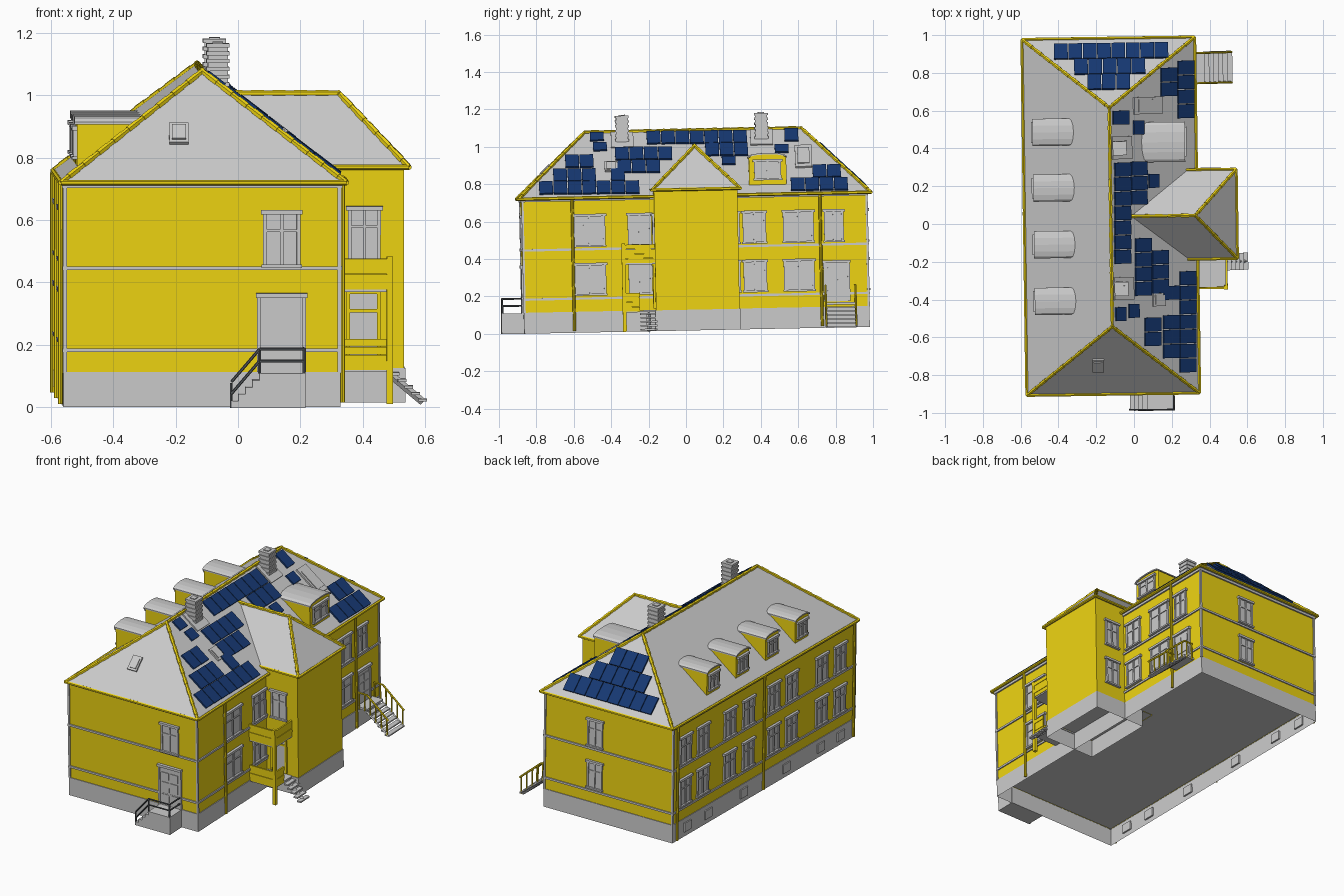
import bpy, bmesh
from math import radians, atan, sin, cos, pi
from mathutils import Matrix, Vector

if "Cube" in bpy.data.objects:
    bpy.data.objects.remove(bpy.data.objects["Cube"])

# the whole model sits slightly turned and tilted
TILT = Matrix.Translation((0, 0, .018)) @ Matrix.Rotation(radians(.8), 4, 'Z') @ Matrix.Rotation(radians(1.15), 4, 'X')

def material(name, col):
    m = bpy.data.materials.new(name)
    m.diffuse_color = (*col, 1)
    m.use_nodes = True
    m.node_tree.nodes["Principled BSDF"].inputs["Base Color"].default_value = m.diffuse_color
    return m

YELLOW = material("yellow_paint", (.86, .66, .006))
BLUE = material("solar_blue", (.008, .04, .17))
DARK = material("dark_metal", (.09, .1, .11))

def finish(name, bm, mat=None):
    bmesh.ops.recalc_face_normals(bm, faces=bm.faces)
    me = bpy.data.meshes.new(name)
    bm.to_mesh(me)
    bm.free()
    if mat:
        me.materials.append(mat)
    ob = bpy.data.objects.new(name, me)
    bpy.context.collection.objects.link(ob)
    ob.matrix_world = TILT
    return ob

def box(bm, x0, x1, y0, y1, z0, z1, mat=Matrix(), open_bottom=False):
    m = mat @ Matrix.Translation(((x0+x1)/2, (y0+y1)/2, (z0+z1)/2)) @ Matrix.Diagonal((x1-x0, y1-y0, z1-z0, 1))
    vs = bmesh.ops.create_cube(bm, size=1, matrix=m)['verts']
    if open_bottom:
        low = [f for f in {f for v in vs for f in v.link_faces} if all(v.co.z < z0+1e-4 for v in f.verts)]
        bmesh.ops.delete(bm, geom=low, context='FACES')

def rod(bm, p, q, r, n=6):
    p, q = Vector(p), Vector(q)
    d = q - p
    m = Matrix.Translation((p+q)/2) @ d.to_track_quat('Z', 'Y').to_matrix().to_4x4()
    bmesh.ops.create_cone(bm, cap_ends=True, segments=n, radius1=r, radius2=r, depth=d.length, matrix=m)

def solid(bm, pts, faces):
    vs = [bm.verts.new(p) for p in pts]
    for f in faces:
        bm.faces.new([vs[i] for i in f])

def prism(bm, prof, x0, x1):
    n = len(prof)
    solid(bm, [(x, y, z) for x in (x0, x1) for y, z in prof],
          [range(n), range(n, 2*n)] + [(i, (i+1) % n, n+(i+1) % n, n+i) for i in range(n)])

# walls as (axis of normal, position, outward sign)
X0, X1, Y0, Y1 = -.567, .313, -.865, .975
FRONT, BACK, LEFT, RIGHT = ('y', Y0, -1), ('y', Y1, 1), ('x', X0, -1), ('x', X1, 1)
WING_FRONT, WING_BACK = ('y', -.165, -1), ('y', .282, 1)

def slab(bm, wall, u0, u1, v0, v1, d, back=-.004):
    axis, pos, s = wall
    a, b = sorted((pos+s*back, pos+s*d))
    box(bm, *((a, b, u0, u1) if axis == 'x' else (u0, u1, a, b)), v0, v1)

def window(bm, wall, u0, u1, v0, v1):
    slab(bm, wall, u0, u1, v0, v1, .004)
    for a, b in ((u0, u0+.012), (u1-.012, u1), ((u0+u1)/2-.005, (u0+u1)/2+.005)):
        slab(bm, wall, a, b, v0, v1, .01)
    slab(bm, wall, u0, u1, v0+.62*(v1-v0), v0+.66*(v1-v0), .009)
    slab(bm, wall, u0-.007, u1+.007, v1-.014, v1, .016)
    slab(bm, wall, u0-.005, u1+.005, v0, v0+.01, .016)

def door(bm, wall, u0, u1, v0, v1):
    slab(bm, wall, u0, u1, v0, v1, .006)
    w, h = u1-u0, v1-v0
    for i in (.12, .54):
        for a, b in ((.08, .28), (.33, .58), (.63, .82)):
            slab(bm, wall, u0+i*w, u0+(i+.34)*w, v0+a*h, v0+b*h, .01)
    for a, b in ((u0-.006, u0+.006), (u1-.006, u1+.006)):
        slab(bm, wall, a, b, v0, v1, .012)
    slab(bm, wall, u0-.01, u1+.01, v1-.015, v1, .018)

# plinth: hollow below the ground floor
bm = bmesh.new()
box(bm, X0-.004, X1+.004, Y0-.004, Y1+.004, 0, .112, open_bottom=True)
box(bm, .18, .534, -.169, .286, 0, .111, open_bottom=True)
finish("plinth", bm)

# yellow walls
bm = bmesh.new()
box(bm, X0, X1, Y0, Y1, .11, .72, open_bottom=True)
finish("main_walls", bm, YELLOW)
bm = bmesh.new()
box(bm, .1, .53, -.165, .282, .11, .757, open_bottom=True)
finish("wing_walls", bm, YELLOW)

# cornice bands and corner strips
bm = bmesh.new()
for z, h, o in ((.182, .012, .007), (.445, .012, .008), (.71, .014, .009)):
    box(bm, X0-o, X1+o, Y0-o, Y1+o, z-h/2, z+h/2)
for x in (X0, X1):
    for y in (Y0, Y1):
        box(bm, x-.006, x+.006, y-.006, y+.006, .11, .71)
finish("cornice_bands", bm)

# roofs
EX0, EX1, EY0, EY1, EZ = -.58, .335, -.885, 1.0, .72
RX, RY0, RY1, RZ = -.1225, -.52, .64, 1.07
S = (RZ-EZ)/(EX1-RX)
SB = (RZ-EZ)/(EY1-RY1)
SF = (RZ-EZ)/(RY0-EY0)
main = [(EX0, EY0, EZ), (EX1, EY0, EZ), (EX1, EY1, EZ), (EX0, EY1, EZ), (RX, RY0, RZ), (RX, RY1, RZ)]
bm = bmesh.new()
solid(bm, main, [(0, 1, 4), (1, 2, 5, 4), (2, 3, 5), (3, 0, 4, 5), (0, 3, 2, 1)])
finish("main_roof", bm)
wing = [(.28, -.175, .755), (.545, -.175, .755), (.545, .298, .755), (.28, .298, .755), (.325, .061, .987), (-.02, .061, .987)]
bm = bmesh.new()
solid(bm, wing, [(0, 1, 4, 5), (1, 2, 4), (2, 3, 5, 4), (0, 3, 2, 1), (0, 5, 3)])
finish("wing_roof", bm)

# ridge and hip tiles, overlapping one another
bm = bmesh.new()
for pts, edges in ((main, ((0, 4), (1, 4), (2, 5), (3, 5), (4, 5))), (wing, ((1, 4), (2, 4), (4, 5)))):
    for a, b in edges:
        p, q = Vector(pts[a]), Vector(pts[b])
        n = round((q-p).length/.035)
        for i in range(n):
            rod(bm, p.lerp(q, i/n), p.lerp(q, (i+1.2)/n), .011 if i % 2 else .009)
finish("ridge_tiles", bm, YELLOW)

# gutters and downpipes
bm = bmesh.new()
for pts, edges in ((main, ((0, 1), (1, 2), (2, 3), (3, 0))), (wing, ((0, 1), (1, 2), (2, 3)))):
    for a, b in edges:
        if pts is main and (a, b) == (1, 2):
            rod(bm, pts[1], (EX1, -.165, EZ), .009)
            rod(bm, (EX1, .282, EZ), pts[2], .009)
        else:
            rod(bm, pts[a], pts[b], .009)
for x, y in ((X1+.014, -.6), (X1+.014, .725), (X0-.014, -.84), (X0-.014, .07), (X0-.014, .945)):
    rod(bm, (x, y, .01), (x, y, .715), .008, 8)
finish("gutters_and_downpipes", bm, YELLOW)

# windows
bm = bmesh.new()
ROWS = ((.197, .372), (.457, .634))
for v0, v1 in ROWS:
    for y in (.855, .677, .405, .217, -.04, -.22, -.525, -.71):
        window(bm, LEFT, y-.058, y+.058, v0, v1)
    for a, b in ((-.595, -.425), (-.305, -.178), (.31, .435), (.525, .69)):
        window(bm, RIGHT, a, b, v0, v1)
    window(bm, BACK, -.085, .02, v0, v1)
    window(bm, WING_BACK, .36, .46, v0, v1)
window(bm, RIGHT, .745, .85, *ROWS[1])
window(bm, FRONT, .068, .188, .447, .632)
window(bm, WING_FRONT, .35, .455, .45, .63)
for y in (-.72, -.52, -.17, .26, .62, .83):
    slab(bm, LEFT, y-.035, y+.035, .03, .085, .012, -.006)
finish("windows", bm)

# doors
bm = bmesh.new()
door(bm, FRONT, .055, .2, .112, .365)
door(bm, RIGHT, .742, .872, .14, .36)
slab(bm, WING_FRONT, .35, .45, .12, .35, .006)
finish("doors", bm)
bm = bmesh.new()
for a, b, c, d in ((.345, .357, .12, .36), (.443, .455, .12, .36), (.345, .455, .348, .36), (.35, .45, .29, .3)):
    slab(bm, WING_FRONT, a, b, c, d, .012)
finish("porch_door_frame", bm, YELLOW)

# dormers with shallow curved roofs
def dormer(name, face, back, yc, w, zb, ze, rise):
    s = 1 if face > back else -1
    arc = lambda hw, z, n=6: [(yc+hw*cos(pi*i/n), z+rise*sin(pi*i/n)) for i in range(n+1)]
    bm = bmesh.new()
    prism(bm, [(yc-w, zb), (yc+w, zb)] + arc(w, ze), back, face)
    finish(name + "_body", bm, YELLOW)
    bm = bmesh.new()
    prism(bm, arc(w+.006, ze+.006) + arc(w+.006, ze-.002)[::-1], back, face+s*.008)
    finish(name + "_roof", bm)
    bm = bmesh.new()
    window(bm, ('x', face, s), yc-w*.72, yc+w*.72, zb+.03, ze-.008)
    finish(name + "_window", bm)

for i, y in enumerate((.51, .215, -.085, -.385)):
    dormer(f"left_dormer_{i+1}", -.523, -.3, y, .066, .755, .9, .018)
dormer("right_dormer", .268, .045, .45, .1, .765, .915, .02)

# chimneys of stacked brick courses on flashing plates
SLOPE_R = Matrix.Rotation(atan(S), 4, 'Y')
def on_right(x, y):
    return Matrix.Translation((x, y, EZ+(EX1-x)*S)) @ SLOPE_R

for name, y in (("front_chimney", -.32), ("back_chimney", .425)):
    bm = bmesh.new()
    for i in range(14):
        r = .037 if i % 2 else .032
        box(bm, -.07-r, -.07+r, y-r, y+r, .98+i*.0125, .9925+i*.0125)
    box(bm, -.087, -.053, y-.017, y+.017, 1.15, 1.16)
    box(bm, -.065, .065, -.06, .06, -.004, .008, on_right(-.06, y))
    finish(name, bm)

# roof hatches
bm = bmesh.new()
def hatch(m, a, b):
    box(bm, -a, a, -b, b, -.005, .01, m)
    box(bm, -a*.72, a*.72, -b*.72, b*.72, 0, .015, m)
hatch(on_right(.08, .645), .095, .045)
hatch(on_right(.125, -.385), .042, .034)
hatch(Matrix.Translation((-.2, -.727, EZ+(.885-.727)*SF)) @ Matrix.Rotation(atan(SF), 4, 'X'), .031, .045)
finish("roof_hatches", bm)

# solar panels: right slope columns as (x, first y, count), seen from above
bm = bmesh.new()
for x, y, n in ((.18, .79, 2), (.27, .825, 4), (-.075, .57, 1), (.02, .515, 1), (-.065, .295, 7), (.022, .298, 3),
                (.1, .23, 1), (.045, -.108, 4), (.135, -.175, 3), (.28, -.29, 7), (.193, -.52, 3), (.193, -.365, 1),
                (.095, -.53, 2), (-.075, -.47, 1), (-.005, -.455, 1)):
    for i in range(n):
        yy = y - i*.077
        hw = .034 if (x, y) in ((.02, .515), (.1, .23), (-.005, -.455), (-.075, -.47)) else .053
        box(bm, -hw, hw, -.0365, .0365, .004, .014, on_right(x+.014*yy, yy+.015))
for y, x, n in ((.915, -.41, 8), (.835, -.305, 5), (.755, -.235, 3)):
    yy = y+.013
    m = Matrix.Translation((0, yy, EZ+(EY1-yy)*SB)) @ Matrix.Rotation(-atan(SB), 4, 'X')
    for i in range(n):
        box(bm, x+i*.076, x+i*.076+.072, -.054, .054, .004, .014, m)
finish("solar_panels", bm, BLUE)

# front steps and rail
bm = bmesh.new()
box(bm, .055, .203, -.988, Y0, 0, .11)
for i in range(4):
    box(bm, -.035+i*.0225, .055, -.988, Y0, i*.022, .022+i*.022)
finish("front_steps", bm)
bm = bmesh.new()
y = -.982
for h in (.04, .078):
    rod(bm, (-.035, y, h+.005), (.055, y, .11+h), .005)
    rod(bm, (.055, y, .11+h), (.198, y, .11+h), .005)
    rod(bm, (.198, y, .11+h), (.198, Y0, .11+h), .005)
for x, z in ((-.035, 0), (.055, .11), (.198, .11)):
    rod(bm, (x, y, z), (x, y, z+.08), .005)
finish("front_rail", bm, DARK)

# rear side stairs with rails
YS = (.745, .905)
bm = bmesh.new()
box(bm, X1, .385, *YS, .122, .135)
for i in range(6):
    x, z = .38+i*.0245, .112-i*.021
    box(bm, x, x+.03, *YS, z-.008, z)
for y in YS:
    rod(bm, (.38, y, .118), (.525, y, .004), .006, 4)
finish("side_stairs", bm)
bm = bmesh.new()
for y in YS:
    rod(bm, (.325, y, .225), (.385, y, .225), .006)
    rod(bm, (.385, y, .225), (.53, y, .1), .006)
    for i in range(6):
        x = .33+i*.038
        z = .13 if x < .385 else .13-(x-.385)*.86
        rod(bm, (x, y, z-.01), (x, y, z+.095), .0045)
finish("side_stair_rails", bm, YELLOW)

# two-level porch with plank parapets
bm = bmesh.new()
for z in (.113, .368):
    box(bm, X1, .487, -.337, -.165, z-.01, z)
finish("porch_floors", bm)
bm = bmesh.new()
for z, y_end in ((.108, -.25), (.366, -.165)):
    for i in range(4):
        o = .002*(i % 2)
        box(bm, X1, .487, -.339-o, -.331, z+i*.025, z+i*.025+.024)
        box(bm, .481, .489+o, -.337, y_end, z+i*.025, z+i*.025+.024)
box(bm, .472, .492, -.343, -.323, 0, .472)
finish("porch_parapets_and_post", bm, YELLOW)
bm = bmesh.new()
for i in range(5):
    x, z = .487+i*.022, .098-i*.021
    box(bm, x, x+.027, -.25, -.16, z-.009, z)
rod(bm, (.48, -.205, .095), (.59, -.205, .003), .012, 4)
finish("porch_steps", bm)
